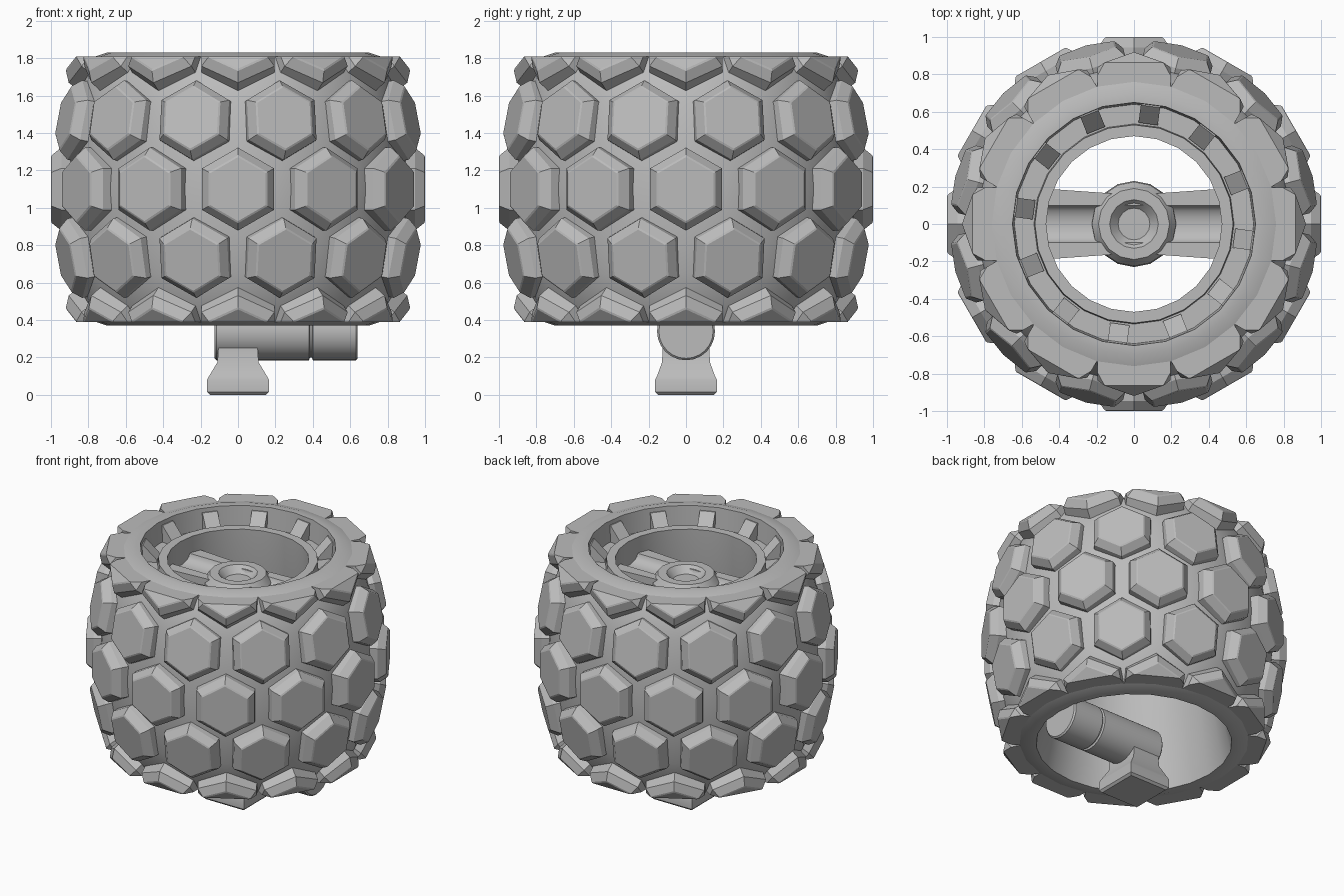
import bpy, bmesh, math
from mathutils import Vector, Matrix

if "Cube" in bpy.data.objects:
    bpy.data.objects.remove(bpy.data.objects["Cube"])

grey = bpy.data.materials.new("plain grey")
grey.diffuse_color = (0.5, 0.5, 0.5, 1)
grey.use_nodes = True
grey.node_tree.nodes["Principled BSDF"].inputs["Base Color"].default_value = grey.diffuse_color
MID = 1.10  # middle height of the tyre


def finish(bm, name, angle=30):
    bmesh.ops.recalc_face_normals(bm, faces=bm.faces)
    me = bpy.data.meshes.new(name)
    bm.to_mesh(me)
    bm.free()
    me.materials.append(grey)
    ob = bpy.data.objects.new(name, me)
    bpy.context.collection.objects.link(ob)
    bpy.ops.object.select_all(action='DESELECT')
    ob.select_set(True)
    bpy.context.view_layer.objects.active = ob
    bpy.ops.object.shade_smooth_by_angle(angle=math.radians(angle))
    return ob


def loft(bm, rings, closed=False, caps=True):
    """Skin a list of equal point rings."""
    vs = [[bm.verts.new(p) for p in r] for r in rings]
    n = len(vs[0])
    for i in range(len(vs) if closed else len(vs) - 1):
        a, b = vs[i], vs[(i + 1) % len(vs)]
        for k in range(n):
            bm.faces.new((a[k], a[(k + 1) % n], b[(k + 1) % n], b[k]))
    if caps and not closed:
        bm.faces.new(vs[0])
        bm.faces.new(vs[-1])


def circle(r, z, n):
    return [(r * math.cos(2 * math.pi * k / n), r * math.sin(2 * math.pi * k / n), z)
            for k in range(n)]


def turned(name, profile, n, closed=False, matrix=None):
    bm = bmesh.new()
    loft(bm, [circle(r, z, n) for r, z in profile], closed)
    if matrix:
        bm.transform(matrix)
    return finish(bm, name)


# tyre carcass with the stepped rim groove on top and open bottom
half = [(0.905, 0.25), (0.875, 0.45), (0.82, 0.62), (0.76, 0.71), (0.70, 0.73)]
profile = [(r, MID - h) for r, h in reversed(half)] + [(0.925, MID)]
profile += [(r, MID + h) for r, h in half]
profile += [(0.65, 1.83), (0.64, 1.68), (0.535, 1.68), (0.53, 1.74), (0.47, 1.74),
            (0.48, 1.45), (0.62, 0.5), (0.65, 0.37)]
turned("tyre_body", profile, 24, closed=True)


# hexagonal tread blocks: each row is (radius, height, tilt, angle offset)
def hex_ring(size, depth):
    return [(size * math.sin(k * math.pi / 3), size * math.cos(k * math.pi / 3), depth)
            for k in range(6)]


def tread_row(name, radius, height, tilt, offset, side, size):
    bm = bmesh.new()
    t = math.radians(tilt)
    for k in range(12):
        a = math.radians(offset + 30 * k)
        out = Vector((math.cos(a), math.sin(a), 0))
        normal = out * math.cos(t) + Vector((0, 0, side * math.sin(t)))
        across = Vector((-math.sin(a), math.cos(a), 0))
        up = normal.cross(across)
        m = Matrix((across, up, normal)).transposed().to_4x4()
        m.translation = out * radius + Vector((0, 0, MID + side * height))
        rings = [hex_ring(size, -0.13), hex_ring(size, -0.055),
                 hex_ring(size * 0.82, -0.005), hex_ring(size * 0.77, 0)]
        loft(bm, [[m @ Vector(p) for p in r] for r in rings])
    if tilt > 30:  # shoulder blocks are cut flat by the side wall
        res = bmesh.ops.bisect_plane(bm, geom=bm.verts[:] + bm.edges[:] + bm.faces[:],
                                     plane_co=(0, 0, MID + side * 0.71),
                                     plane_no=(0, 0, side), clear_outer=True)
        bmesh.ops.holes_fill(bm, edges=[e for e in bm.edges if e.is_boundary])
    return finish(bm, name, 25)


tread_row("tread_middle", 1.0, 0, 0, 0, 1, 0.222)
for side, word in ((1, "upper"), (-1, "lower")):
    tread_row("tread_" + word, 0.957, 0.38, 11, 15, side, 0.216)
    tread_row("tread_shoulder_" + word, 0.81, 0.78, 38, 0, side, 0.225)

# sloping ribs inside the rim groove
bm = bmesh.new()
for k in range(12):
    rot = Matrix.Rotation(math.radians(-8 + 30 * k), 4, 'Z')
    tri = [(0.54, 1.67), (0.65, 1.67), (0.65, 1.80), (0.635, 1.80), (0.54, 1.70)]
    loft(bm, [[rot @ Vector((r, y, z)) for r, z in tri] for y in (-0.052, 0.052)])
finish(bm, "rim_ribs")

# cross bar with a shallow trough along its top
bm = bmesh.new()
trough = [(0.1 * math.cos(math.pi * k / 8), 1.62 - 0.06 * math.sin(math.pi * k / 8))
          for k in range(9)]
section = [(-0.9, 1.48), (0.9, 1.48), (0.9, 1.62)] + trough + [(-0.9, 1.62)]
rings = []
for x, w in ((-0.49, 0.19), (0, 0.155), (0.49, 0.19)):
    rings.append([(x, math.copysign(w, y) if abs(y) > 0.5 else y, z) for y, z in section])
loft(bm, rings)
finish(bm, "cross_bar")

# hub with a dished centre
turned("hub", [(0.20, 1.42), (0.23, 1.46), (0.225, 1.59), (0.19, 1.64), (0.13, 1.64),
               (0.085, 1.59)], 16)

# horizontal axle pin with a thin groove
to_x = Matrix.Translation((0, 0, 0.34)) @ Matrix.Rotation(math.pi / 2, 4, 'Y')
turned("axle_pin", [(0.145, -0.125), (0.155, -0.115), (0.155, 0.38), (0.14, 0.385),
                    (0.14, 0.395), (0.155, 0.40), (0.155, 0.63), (0.145, 0.64)], 24,
       matrix=to_x)

# square foot tapering up to the axle
bm = bmesh.new()
steps = [(0.15, 0.15, 0), (0.165, 0.165, 0.015), (0.165, 0.165, 0.08),
         (0.155, 0.155, 0.10), (0.11, 0.128, 0.175), (0.105, 0.125, 0.25)]
loft(bm, [[(-x, -y, z), (x, -y, z), (x, y, z), (-x, y, z)] for x, y, z in steps])
finish(bm, "foot")
